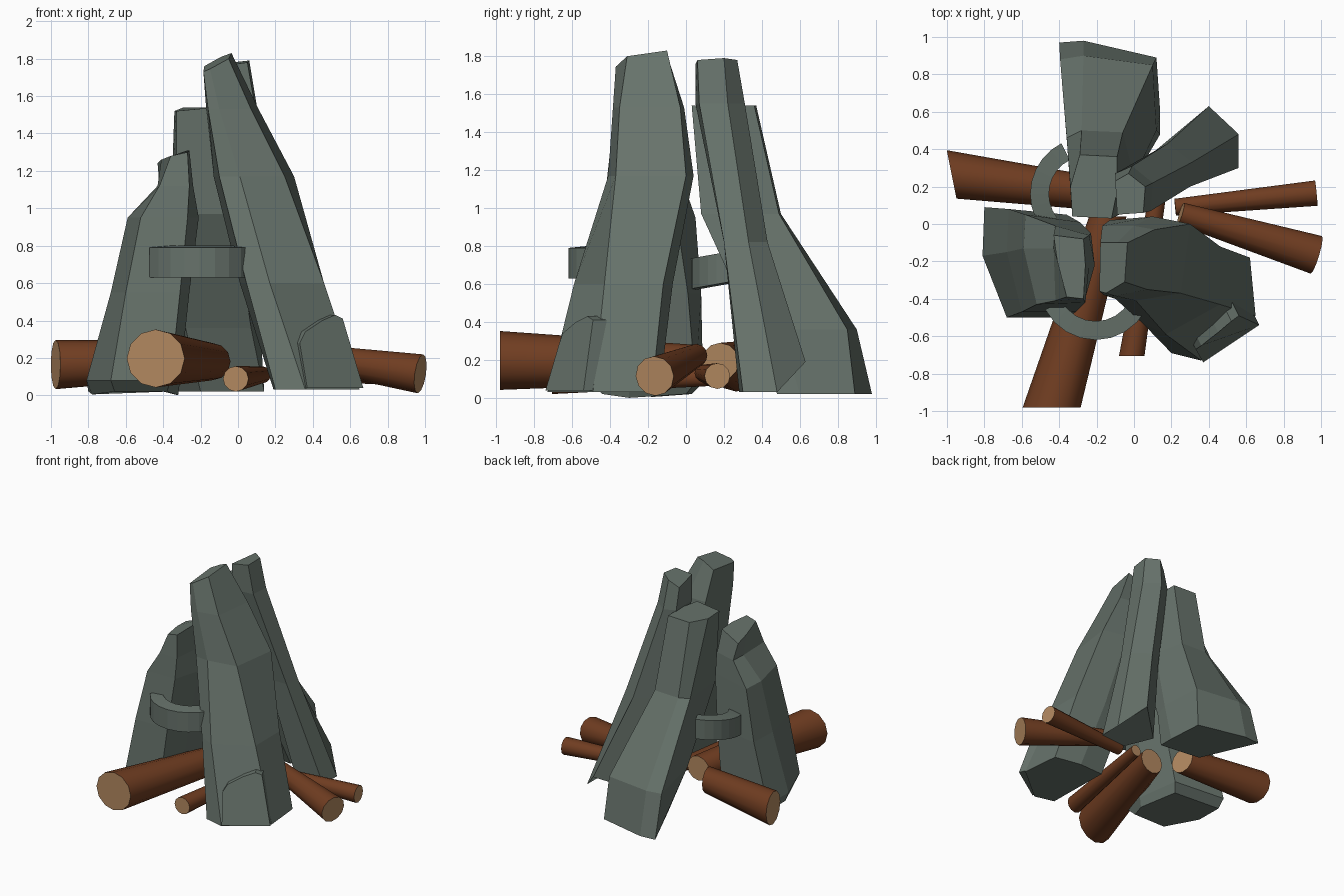
import bpy, bmesh, math
from mathutils import Vector


def material(name, rgb):
    m = bpy.data.materials.new(name)
    m.diffuse_color = (*rgb, 1)
    return m


STONE = material("grey_green_stone", (0.135, 0.170, 0.147))
BARK = material("brown_bark", (0.160, 0.046, 0.015))
WOOD = material("cut_wood", (0.45, 0.25, 0.118))


def loft(name, rings, mats, smooth=False):
    """Skin a list of equal-length point rings and cap both ends."""
    bm = bmesh.new()
    vs = [[bm.verts.new(p) for p in r] for r in rings]
    n = len(vs[0])
    for a, b in zip(vs, vs[1:]):
        for i in range(n):
            j = (i + 1) % n
            bm.faces.new((a[i], a[j], b[j], b[i])).smooth = smooth
    for cap in (vs[0], vs[-1]):
        bm.faces.new(cap).material_index = len(mats) - 1
    bmesh.ops.recalc_face_normals(bm, faces=bm.faces)
    me = bpy.data.meshes.new(name)
    bm.to_mesh(me)
    bm.free()
    for m in mats:
        me.materials.append(m)
    ob = bpy.data.objects.new(name, me)
    bpy.context.collection.objects.link(ob)
    return ob


def slab(name, sections, top):
    """Leaning stone: sections (z, xy or xyz points) below a tilted top ring."""
    rings = [[(*p, z)[:3] for p in pts] for z, pts in sections]
    loft(name, rings + [top], [STONE])


# Tall front right slab
slab("front_right_slab", [
    (0.03, [(.19, -.15), (.2, -.69), (.36, -.73), (.65, -.49), (.62, -.18), (.4, -.14)]),
    (0.60, [(.01, -.10), (.045, -.53), (.17, -.59), (.46, -.43), (.46, -.12), (.22, -.07)]),
    (1.17, [(-.13, .02), (-.10, -.40), (.01, -.41), (.25, -.37), (.30, .0), (.1, .04)]),
    (1.53, [(-.17, -.01), (-.16, -.38), (-.10, -.385), (.07, -.35), (.11, -.03), (.0, -.01)]),
], [(-.18, -.10, 1.76), (-.185, -.36, 1.73), (-.15, -.37, 1.745),
    (-.05, -.31, 1.80), (-.035, -.10, 1.83), (-.09, -.1, 1.81)])

# Wide back slab, its inner side overhanging
slab("back_slab", [
    (0.02, [(-.2, .52), (.14, .48), (.14, .60), (.12, .89), (-.27, .98), (-.40, .97)]),
    (0.36, [(-.28, .38), (.07, .36), (.12, .50), (.10, .85), (-.27, .90), (-.395, .88)]),
    (0.97, [(-.33, .09), (-.02, .08), (.0, .25), (-.06, .49), (-.28, .50), (-.36, .46)]),
], [(-.33, .04, 1.52), (-.12, .03, 1.54), (-.09, .18, 1.54),
    (-.09, .36, 1.54), (-.29, .37, 1.54), (-.34, .2, 1.52)])

# Narrow back right slab
slab("back_right_slab", [
    (0.03, [(.18, .44, .08), (.33, .28), (.56, .30), (.56, .48), (.40, .63, .19)]),
    (0.82, [(.04, .33), (.13, .2), (.30, .2), (.31, .33), (.18, .43)]),
    (1.55, [(-.1, .27), (-.09, .05), (.09, .07), (.10, .22), (-.01, .31)]),
], [(-.1, .23, 1.72), (-.09, .05, 1.76), (.05, .06, 1.78),
    (.06, .2, 1.79), (-.03, .27, 1.78)])

# Short left slab with a stepped shoulder
slab("left_slab", [
    (0.02, [(-.80, .03), (-.78, -.17, .005), (-.66, -.44), (-.38, -.44), (-.32, -.3, 0), (-.40, .0)]),
    (0.08, [(-.80, .09), (-.81, -.17), (-.68, -.50), (-.36, -.50), (-.31, -.3), (-.36, .05)]),
    (0.55, [(-.67, .08), (-.68, -.15), (-.60, -.47), (-.31, -.47), (-.26, -.25), (-.29, .01)]),
    (0.95, [(-.58, .05), (-.59, -.13), (-.52, -.43), (-.27, -.43), (-.21, -.22), (-.23, -.05)]),
    (1.12, [(-.42, -.01), (-.43, -.13), (-.42, -.41), (-.26, -.42), (-.24, -.22), (-.24, -.06)]),
], [(-.43, -.06, 1.24), (-.41, -.2, 1.26), (-.36, -.39, 1.28),
    (-.27, -.40, 1.30), (-.26, -.22, 1.31), (-.27, -.08, 1.31)])

# Broken chip on the foot of the tall slab
chip = [(.37, -.74, .04), (.67, -.54, .04), (.56, -.49, .41), (.52, -.52, .43),
        (.45, -.58, .40), (.36, -.65, .34), (.33, -.67, .28)]
loft("base_chip", [chip, [Vector(p) + Vector((-.04, .08, 0)) for p in chip]], [STONE])


# Curved bands bridging the slabs
def band(name, cx, cy, r, a0, a1, z0, slope):
    rings = []
    for i in range(9):
        a = math.radians(a0 + (a1 - a0) * i / 8)
        ring = []
        for dr, dz in ((-.05, -.075), (.05, -.085), (.05, .075), (-.05, .085)):
            x, y = cx + (r + dr) * math.cos(a), cy + (r + dr) * math.sin(a)
            ring.append((x, y, z0 + slope * y + dz))
        rings.append(ring)
    loft(name, rings, [STONE])


band("front_band", -.205, -.315, .255, 208, 332, .715, 0)
band("left_band", -.25, .16, .255, 117, 218, .645, .18)


# Tapered logs with pale cut ends; cut is the direction the ends face
def log(name, p, q, r0, r1, cut=None):
    p, q = Vector(p), Vector(q)
    d = Vector(cut) if cut else q - p
    side = d.cross(Vector((0, 0, 1))).normalized()
    up = side.cross(d).normalized()
    rings = []
    for c, r in ((p, r0), (q, r1)):
        rings.append([c + r * (side * math.cos(t) + up * math.sin(t))
                      for t in (math.tau * k / 12 for k in range(12))])
    loft(name, rings, [BARK, WOOD], smooth=True)


log("front_log", (-.44, -.98, .197), (-.14, .04, .18), .155, .10, (0, 1, 0))
log("left_log", (-.975, .265, .165), (-.32, .18, .19), .132, .10, (1, .2, 0))
log("right_log", (.975, -.165, .115), (.25, .055, .225), .105, .06)
log("right_thin_log", (.975, .165, .115), (.22, .09, .13), .068, .045)
log("front_thin_log", (-.012, -.705, .088), (.13, .18, .11), .068, .045, (0, 1, 0))
